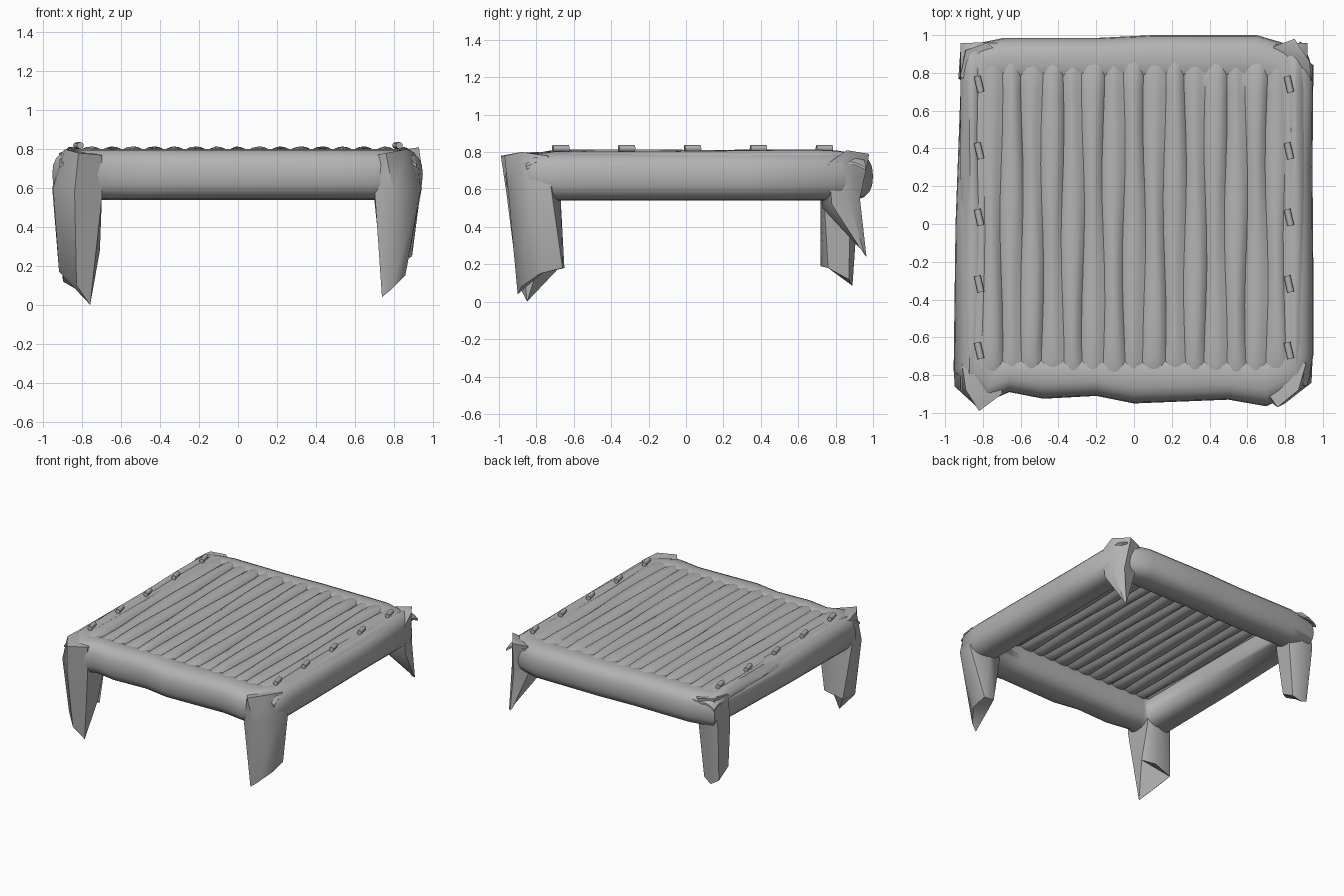
import bpy, bmesh, math

grey = bpy.data.materials.new("plain_grey")
grey.diffuse_color = (0.45, 0.45, 0.45, 1)


def finish(name, bm, angle=40):
    bmesh.ops.remove_doubles(bm, verts=bm.verts, dist=0.0005)
    bmesh.ops.recalc_face_normals(bm, faces=bm.faces)
    me = bpy.data.meshes.new(name)
    bm.to_mesh(me)
    bm.free()
    me.materials.append(grey)
    ob = bpy.data.objects.new(name, me)
    bpy.context.collection.objects.link(ob)
    bpy.ops.object.select_all(action='DESELECT')
    ob.select_set(True)
    bpy.context.view_layer.objects.active = ob
    bpy.ops.object.shade_smooth_by_angle(angle=math.radians(angle))
    return ob


def loft(name, rings, closed=False, angle=40):
    """Skin equal-length closed rings, capped unless the path is closed."""
    bm = bmesh.new()
    rows = [[bm.verts.new(p) for p in r] for r in rings]
    n = len(rows[0])
    pairs = list(zip(rows, rows[1:])) + ([(rows[-1], rows[0])] if closed else [])
    for a, b in pairs:
        for i in range(n):
            j = (i + 1) % n
            bm.faces.new((a[i], a[j], b[j], b[i]))
    if not closed:
        for r in (rows[0], rows[-1]):
            caps = bmesh.ops.triangulate(bm, faces=[bm.faces.new(r)])
    return finish(name, bm, angle)


def power(v, e):
    return math.copysign(abs(v) ** e, v)


# Padded rail frame: rounded section swept round an irregular outline
outline = [(-0.91, 0.94), (-0.69, 0.985), (-0.2, 0.985), (0.1, 1.0), (0.65, 1.0),
           (0.82, 0.95), (0.95, 0.84), (0.945, 0.3), (0.95, -0.3), (0.95, -0.69),
           (0.93, -0.83), (0.88, -0.88), (0.7, -0.965), (0.5, -0.93), (0, -0.95),
           (-0.2, -0.91), (-0.48, -0.925), (-0.66, -0.89), (-0.8, -0.95),
           (-0.955, -0.78), (-0.945, 0.0)]
rings = []
for x, y in outline:
    ix, iy = max(-0.69, min(0.69, x)), max(-0.67, min(0.73, y))
    mx, my = (x + ix) / 2, (y + iy) / 2
    ring = []
    for k in range(20):
        t = math.tau * k / 20
        c, s = power(math.cos(t), 0.8), power(math.sin(t), 0.8)
        ring.append((mx + (x - mx) * c, my + (y - my) * c, 0.67 + 0.13 * s))
    rings.append(ring)
loft("rail_frame", rings, closed=True, angle=60)

# Ridged deck: row of joined rounded slats running front to back
RIDGES, PER, PITCH = 17, 6, 0.108
half = RIDGES * PITCH / 2
cols = RIDGES * PER
rings = []
for v in (0, 0.03, 0.08, 0.14, 0.25, 0.35, 0.45, 0.55, 0.65, 0.75, 0.86, 0.92, 0.97, 1):
    top, bottom = [], []
    fade = min(1, min(v, 1 - v) / 0.12)
    drop = 0.035 * max(0, 1 - min(v, 1 - v) / 0.04)
    for i in range(cols + 1):
        x = -half + 2 * half * i / cols
        r = i / PER
        bump = abs(math.sin(math.pi * r)) ** 0.8
        edge = min(1, (half - abs(x)) / 0.06)
        front = -0.87 + 0.015 * math.sin(9 * x)
        back = 0.95 + 0.01 * math.sin(7 * x + 1)
        y = front + (back - front) * v
        wx = x + 0.008 * edge * math.sin(2.3 * int(r + 0.5) + 5 * y)
        crest = 0.004 * math.sin(3.1 * int(r) + 3 * y)
        z = 0.786 + (0.024 * bump + crest) * (0.35 + 0.65 * fade)
        z -= drop + 0.03 * (1 - edge)
        top.append((wx, y, z))
        bottom.append((wx, y, min(z - 0.015, 0.76 - 0.03 * bump * fade)))
    rings.append(top + bottom[::-1])
loft("slatted_deck", rings)

# Legs: six-sided lofts, each with its own ragged slanted foot
loft("front_left_leg", [
    [(-0.89, -0.88, 0.80), (-0.82, -0.99, 0.78), (-0.70, -0.90, 0.77),
     (-0.70, -0.70, 0.76), (-0.80, -0.68, 0.78), (-0.91, -0.74, 0.78)],
    [(-0.95, -0.86, 0.60), (-0.84, -0.96, 0.58), (-0.70, -0.90, 0.55),
     (-0.70, -0.68, 0.55), (-0.80, -0.67, 0.55), (-0.955, -0.73, 0.60)],
    [(-0.92, -0.82, 0.17), (-0.83, -0.90, 0.10), (-0.76, -0.85, 0.0),
     (-0.71, -0.76, 0.28), (-0.76, -0.66, 0.22), (-0.91, -0.68, 0.18)]], angle=55)
loft("front_right_leg", [
    [(0.87, -0.88, 0.80), (0.76, -0.97, 0.78), (0.71, -0.90, 0.77),
     (0.70, -0.70, 0.76), (0.80, -0.68, 0.78), (0.91, -0.74, 0.78)],
    [(0.94, -0.84, 0.60), (0.80, -0.95, 0.58), (0.705, -0.93, 0.55),
     (0.70, -0.68, 0.55), (0.80, -0.67, 0.55), (0.945, -0.72, 0.60)],
    [(0.86, -0.78, 0.15), (0.79, -0.88, 0.08), (0.74, -0.90, 0.04),
     (0.74, -0.76, 0.16), (0.78, -0.65, 0.18), (0.86, -0.66, 0.18)]], angle=55)
loft("back_left_leg", [
    [(-0.89, 0.92, 0.79), (-0.78, 0.96, 0.78), (-0.70, 0.90, 0.77),
     (-0.70, 0.74, 0.76), (-0.82, 0.72, 0.77), (-0.92, 0.78, 0.78)],
    [(-0.92, 0.91, 0.55), (-0.82, 0.92, 0.52), (-0.73, 0.88, 0.52),
     (-0.73, 0.74, 0.52), (-0.83, 0.72, 0.52), (-0.93, 0.77, 0.55)],
    [(-0.90, 0.87, 0.12), (-0.84, 0.89, 0.085), (-0.77, 0.87, 0.12),
     (-0.77, 0.76, 0.18), (-0.83, 0.72, 0.19), (-0.90, 0.75, 0.19)]], angle=55)
loft("back_right_leg", [
    [(0.93, 0.86, 0.81), (0.85, 0.98, 0.79), (0.74, 0.94, 0.78),
     (0.71, 0.76, 0.70), (0.82, 0.71, 0.70), (0.94, 0.76, 0.74)],
    [(0.93, 0.87, 0.55), (0.87, 0.93, 0.55), (0.76, 0.91, 0.54),
     (0.74, 0.76, 0.51), (0.82, 0.73, 0.50), (0.93, 0.78, 0.52)],
    [(0.895, 0.955, 0.25), (0.88, 0.965, 0.24), (0.865, 0.95, 0.26),
     (0.865, 0.935, 0.28), (0.88, 0.925, 0.29), (0.895, 0.935, 0.28)]], angle=45)

# Small tie pegs along both side rails
for side, label in ((-1, "left"), (1, "right")):
    for i in range(5):
        bpy.ops.mesh.primitive_cylinder_add(
            vertices=8, radius=0.018, depth=0.088,
            location=(0.82 * side, 0.74 - 0.3525 * i, 0.819),
            rotation=(math.pi / 2, 0, math.radians(13)))
        peg = bpy.context.object
        peg.name = f"{label}_peg_{i + 1}"
        peg.data.materials.append(grey)
        bpy.ops.object.shade_smooth_by_angle(angle=math.radians(50))
